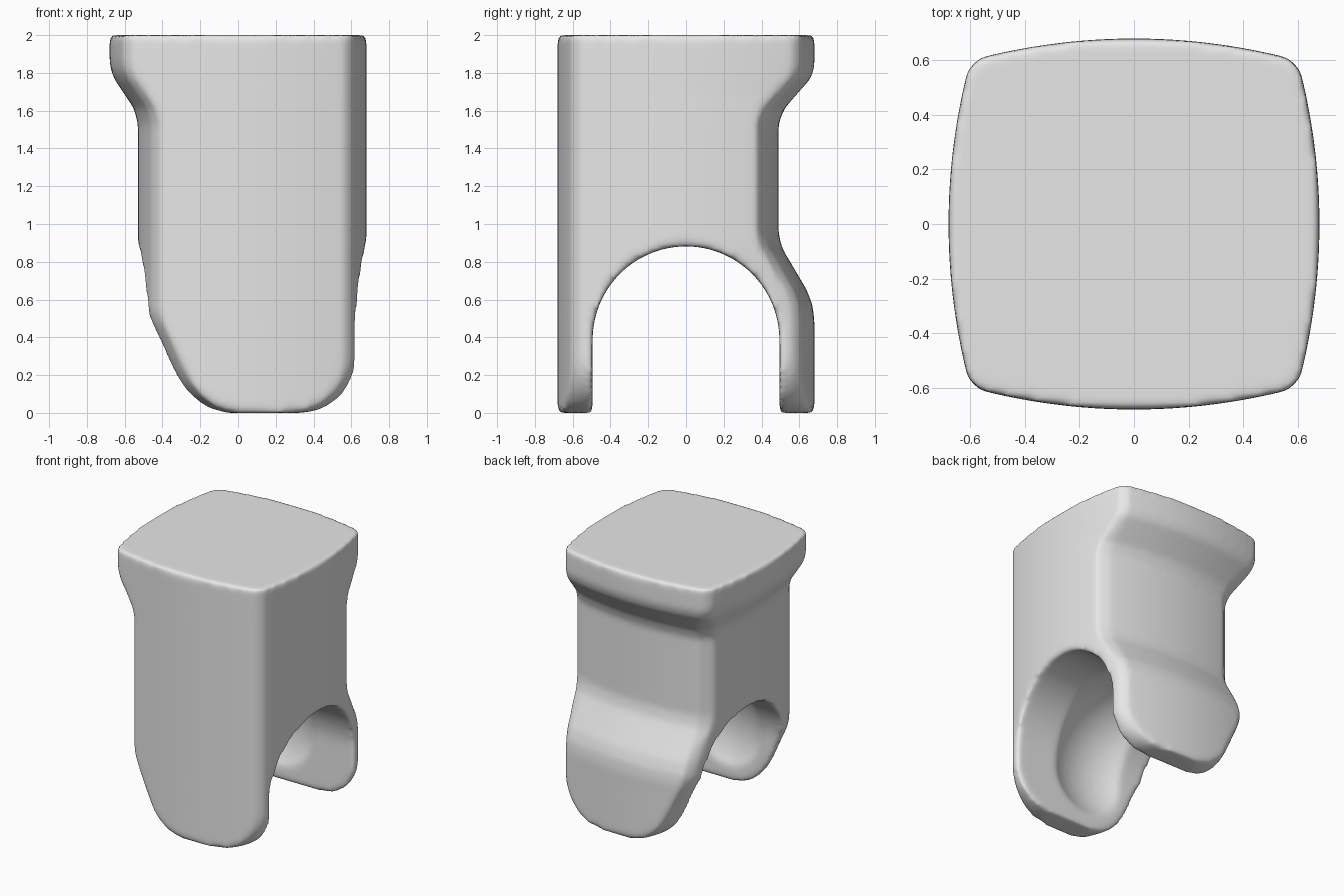
import bpy, bmesh, math

cube = bpy.data.objects.get("Cube")
if cube:
    bpy.data.objects.remove(cube, do_unlink=True)

HALF, BOW, CORNER = 0.68, 0.222, 0.565   # half width, side bulge, end of each side
ARCH_Z, ARCH_R, SOCKET_R = 0.387, 0.495, 0.57

# How far each side is pulled inward, as (height, amount) profiles
LEFT_ARC = [(0.29 - 0.29 * math.cos(a), 0.29 - 0.29 * math.sin(a))
            for a in (i * math.pi / 20 for i in range(11))]
PULL_POS_X = LEFT_ARC + [(2, 0)]
PULL_NEG_X = [(0, 0.555), (0.03, 0.455), (0.09, 0.375), (0.15, 0.325), (0.22, 0.285),
              (0.48, 0.165), (0.54, 0.15), (1.53, 0.15), (1.61, 0.13), (1.76, 0.03),
              (1.81, 0.008), (1.86, 0), (2, 0)]
PULL_BACK = [(0, 0), (0.49, 0), (0.57, 0.01), (0.65, 0.04), (0.87, 0.17), (0.95, 0.19),
             (1.53, 0.19), (1.61, 0.16), (1.77, 0.02), (1.83, 0), (2, 0)]


def pull(profile, z):
    for (z0, a), (z1, b) in zip(profile, profile[1:]):
        if z <= z1:
            return a + (b - a) * (z - z0) / (z1 - z0)
    return profile[-1][1]


def span(a, b, n=14):
    return [a + (b - a) * i / n for i in range(n + 1)]


def bulge(t):
    return HALF - BOW * t * t


def ring(z):
    """Bowed square outline at height z."""
    px, nx, back = (pull(p, z) for p in (PULL_POS_X, PULL_NEG_X, PULL_BACK))
    xs = span(-CORNER + nx, CORNER - px)
    ys = span(-CORNER, CORNER - back)
    pts = [(x, -bulge(x), z) for x in xs]
    pts += [(bulge(y) - px, y, z) for y in ys]
    pts += [(x, bulge(x) - back, z) for x in reversed(xs)]
    pts += [(nx - bulge(y), y, z) for y in reversed(ys)]
    return pts


def loft(name, rings):
    """Skin a stack of closed outlines and cap both ends."""
    bm = bmesh.new()
    rows = [[bm.verts.new(p) for p in r] for r in rings]
    n = len(rows[0])
    for low, high in zip(rows, rows[1:]):
        for i in range(n):
            j = (i + 1) % n
            bm.faces.new((low[i], low[j], high[j], high[i]))
    bm.faces.new(list(reversed(rows[0])))
    bm.faces.new(rows[-1])
    bmesh.ops.recalc_face_normals(bm, faces=bm.faces[:])
    mesh = bpy.data.meshes.new(name)
    bm.to_mesh(mesh)
    bm.free()
    obj = bpy.data.objects.new(name, mesh)
    bpy.context.scene.collection.objects.link(obj)
    return obj


# Body with two legs
heights = sorted({z for p in (PULL_POS_X, PULL_NEG_X, PULL_BACK) for z, _ in p})
body = loft("forked_body", [ring(z) for z in heights])

# Arched tunnel between the legs
arc = [(ARCH_R * math.cos(a), ARCH_Z + ARCH_R * math.sin(a))
       for a in (i * math.pi / 48 for i in range(49))]
arch = [(ARCH_R, -0.3)] + arc + [(-ARCH_R, -0.3)]
tunnel = loft("tunnel_cutter", [[(x, y, z) for y, z in arch] for x in (-1, 1)])

# Round socket hollowed into the tunnel
bpy.ops.mesh.primitive_uv_sphere_add(segments=64, ring_count=32, radius=SOCKET_R,
                                     location=(0, 0, ARCH_Z))
socket = bpy.context.object
socket.name = "socket_cutter"

for cutter in (tunnel, socket):
    cutter.hide_render = True
    cut = body.modifiers.new(cutter.name, 'BOOLEAN')
    cut.operation = 'DIFFERENCE'
    cut.solver = 'EXACT'
    cut.object = cutter

# Even mesh, then soften every edge
remesh = body.modifiers.new("even_mesh", 'REMESH')
remesh.mode = 'VOXEL'
remesh.voxel_size = 0.018
remesh.use_smooth_shade = True
soften = body.modifiers.new("soft_edges", 'SMOOTH')
soften.factor = 0.5
soften.iterations = 11

bpy.ops.object.select_all(action='DESELECT')
body.select_set(True)
bpy.context.view_layer.objects.active = body
for name in [m.name for m in body.modifiers]:
    bpy.ops.object.modifier_apply(modifier=name)
for cutter in (tunnel, socket):
    bpy.data.objects.remove(cutter, do_unlink=True)
bpy.ops.object.shade_smooth()

# Plain grey finish
grey = bpy.data.materials.new("plain_grey")
grey.use_nodes = True
colour = (0.8, 0.8, 0.8, 1)
grey.diffuse_color = colour
grey.node_tree.nodes["Principled BSDF"].inputs["Base Color"].default_value = colour
body.data.materials.clear()
body.data.materials.append(grey)
